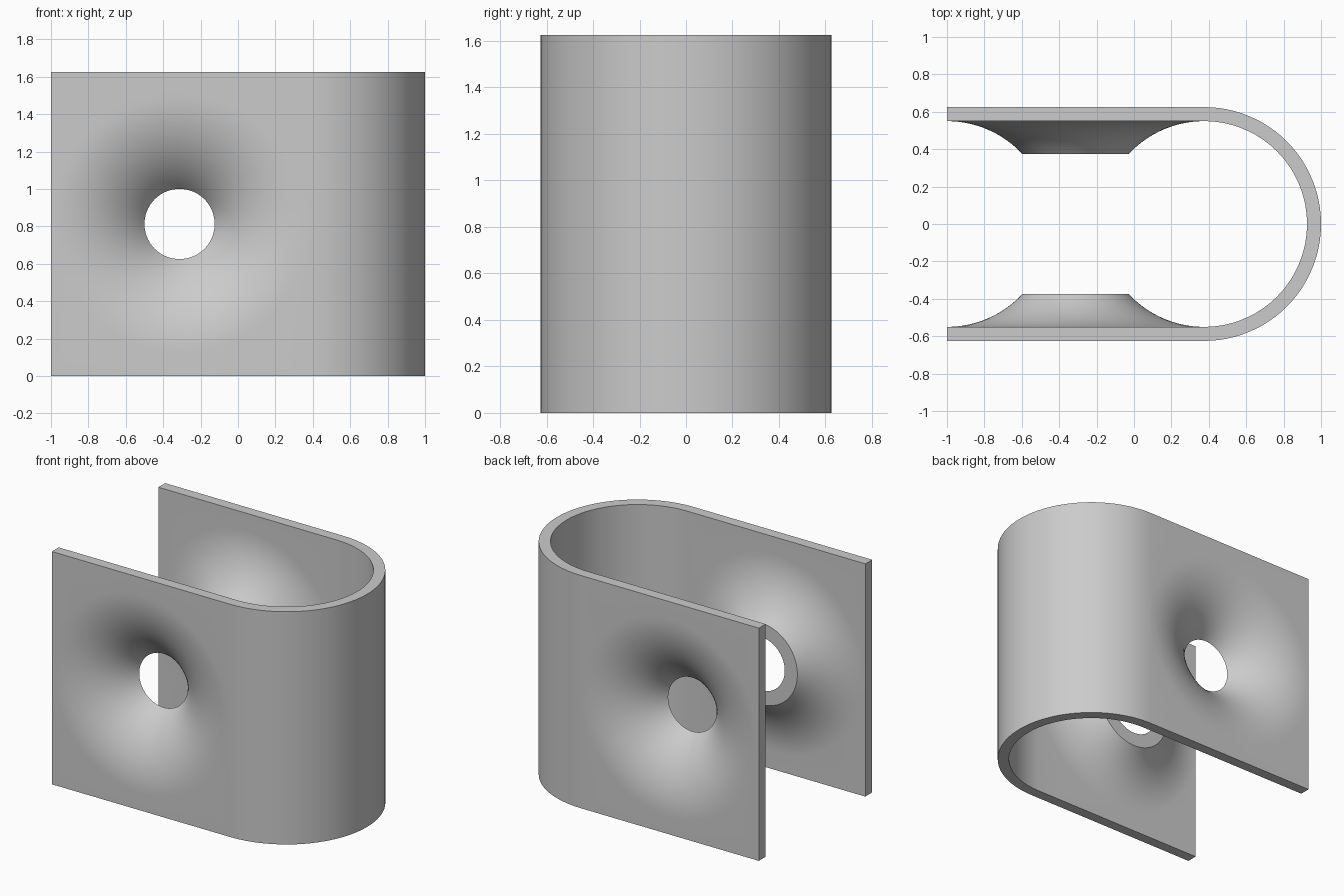
import bpy, bmesh
from math import pi, sin, cos, acos, atan2
from mathutils import Vector

if "Cube" in bpy.data.objects:
    bpy.data.objects.remove(bpy.data.objects["Cube"], do_unlink=True)

R_OUT, THICK = 0.625, 0.075          # bend radius and wall thickness
R_IN = R_OUT - THICK
BEND_X, HEIGHT = 0.375, 1.625
HALF_W, HALF_H = 0.6875, HEIGHT / 2  # flat panel half sizes
CENTRE_X = BEND_X - HALF_W
LIP_Y = 0.375                        # flat lip of each dimple
SEGMENTS, RINGS, BEND_STEPS = 96, 16, 48


def flare(radius):
    """Dimple arc from the wall tangent to the lip, as (ring radius, depth)."""
    end = acos(LIP_Y / radius)
    return [(HALF_W - radius * sin(end * i / RINGS), radius * cos(end * i / RINGS))
            for i in range(RINGS + 1)]


def panel(bm, side):
    """Flat wall with a flared round hole, lofted as closed rings."""
    corner = atan2(HALF_H, HALF_W)
    angles = [2 * pi * i / SEGMENTS for i in range(SEGMENTS)]
    angles = sorted(angles + [corner, pi - corner, pi + corner, 2 * pi - corner])
    # None marks the rectangular border of the wall
    profile = ([(None, R_IN)] + flare(R_IN) + flare(R_OUT)[::-1] + [(None, R_OUT)])
    columns = []
    for a in angles:
        border = 1 / max(abs(cos(a)) / HALF_W, abs(sin(a)) / HALF_H)
        column = []
        for r, y in profile:
            r = border if r is None else r
            column.append(bm.verts.new((CENTRE_X + r * cos(a), side * y,
                                        HALF_H + r * sin(a))))
        columns.append(column)
    for i, a in enumerate(columns):
        b = columns[(i + 1) % len(columns)]
        for j in range(len(profile)):
            k = (j + 1) % len(profile)
            bm.faces.new((a[j], a[k], b[k], b[j]))


bm = bmesh.new()
for side in (-1, 1):
    panel(bm, side)
bmesh.ops.remove_doubles(bm, verts=bm.verts, dist=1e-4)

# Open both walls where the bend joins them
seam = [f for f in bm.faces if all(abs(v.co.x - BEND_X) < 1e-4 for v in f.verts)]
bmesh.ops.delete(bm, geom=seam, context='FACES')

# Sweep the front opening round to the back wall
edges = [e for e in bm.edges if e.is_boundary and e.verts[0].co.y < 0]
bmesh.ops.spin(bm, geom=edges, cent=Vector((BEND_X, 0, 0)), axis=Vector((0, 0, 1)),
               angle=pi, steps=BEND_STEPS, use_duplicate=False)
bmesh.ops.remove_doubles(bm, verts=bm.verts, dist=1e-4)
bmesh.ops.recalc_face_normals(bm, faces=bm.faces)

mesh = bpy.data.meshes.new("bent_bracket")
bm.to_mesh(mesh)
bm.free()
bracket = bpy.data.objects.new("bent_bracket", mesh)
bpy.context.collection.objects.link(bracket)

# Plain grey metal
grey = bpy.data.materials.new("plain_grey")
grey.use_nodes = True
colour = (0.6, 0.6, 0.6, 1)
grey.diffuse_color = colour
grey.node_tree.nodes["Principled BSDF"].inputs["Base Color"].default_value = colour
mesh.materials.append(grey)

bpy.ops.object.select_all(action='DESELECT')
bracket.select_set(True)
bpy.context.view_layer.objects.active = bracket
bpy.ops.object.shade_smooth_by_angle(angle=pi / 6)
